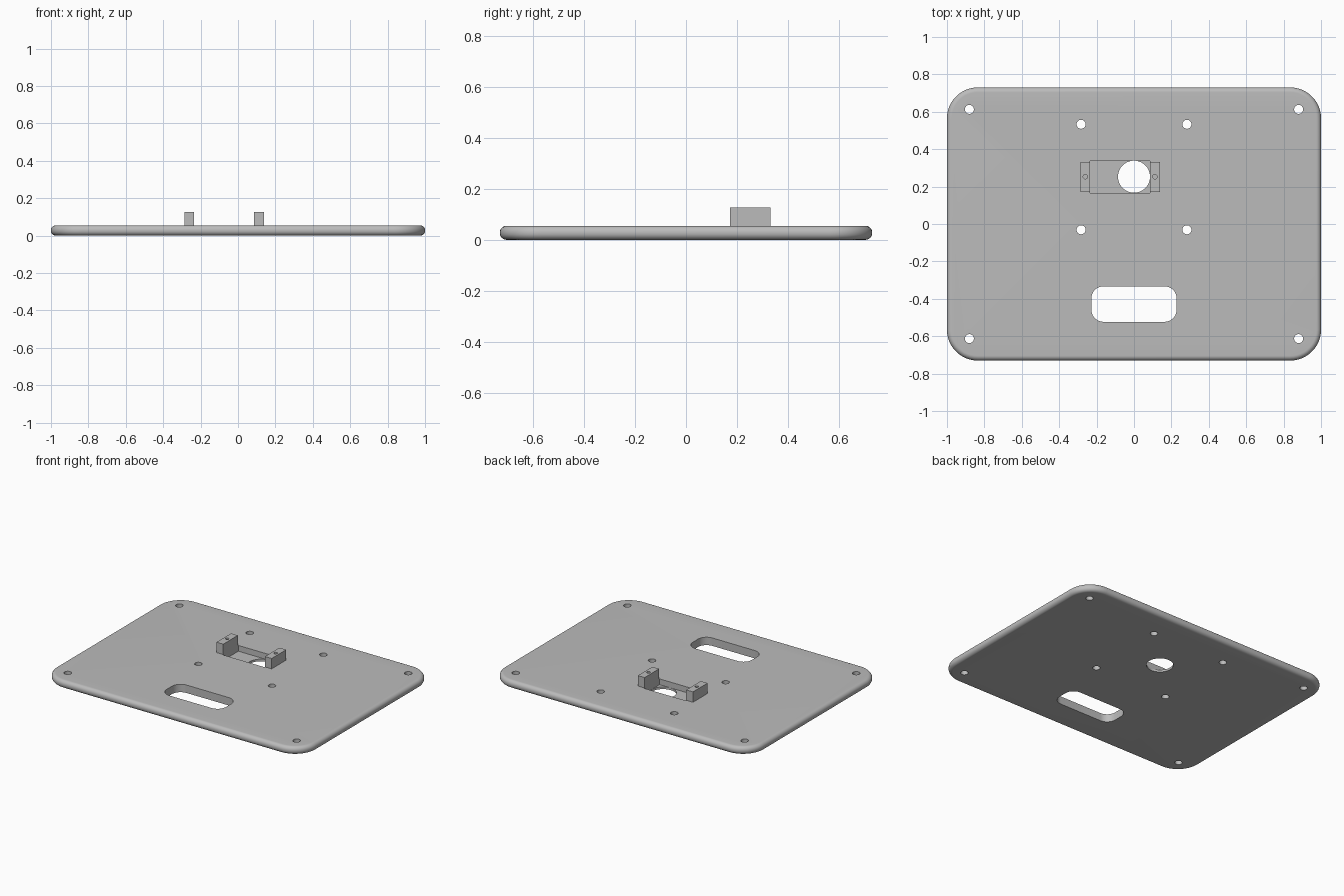
import bpy
import bmesh
from math import sin, cos, pi, radians

cube = bpy.data.objects.get("Cube")
if cube:
    bpy.data.objects.remove(cube, do_unlink=True)

grey = bpy.data.materials.new("plain grey")
grey.use_nodes = True
GREY = (0.5, 0.5, 0.5, 1)
grey.diffuse_color = GREY
grey.node_tree.nodes["Principled BSDF"].inputs["Base Color"].default_value = GREY


def rounded_outline(x0, x1, y0, y1, r, steps):
    """Counter-clockwise outline of a rectangle with round corners."""
    corners = [(x1 - r, y1 - r), (x0 + r, y1 - r), (x0 + r, y0 + r), (x1 - r, y0 + r)]
    points = []
    for i, (cx, cy) in enumerate(corners):
        for s in range(steps + 1):
            a = (i + s / steps) * pi / 2
            points.append((cx + r * cos(a), cy + r * sin(a)))
    return points


def loft(name, rings):
    """Closed solid through a stack of (outline, z) rings."""
    bm = bmesh.new()
    loops = [[bm.verts.new((x, y, z)) for x, y in pts] for pts, z in rings]
    n = len(loops[0])
    for low, high in zip(loops, loops[1:]):
        for i in range(n):
            j = (i + 1) % n
            bm.faces.new((low[i], low[j], high[j], high[i]))
    bm.faces.new(loops[0][::-1])
    bm.faces.new(loops[-1])
    mesh = bpy.data.meshes.new(name)
    bm.to_mesh(mesh)
    bm.free()
    mesh.materials.append(grey)
    obj = bpy.data.objects.new(name, mesh)
    bpy.context.collection.objects.link(obj)
    return obj


def prism(name, outline, z0, z1):
    return loft(name, [(outline, z0), (outline, z1)])


def box(name, x0, x1, y0, y1, z0, z1):
    return prism(name, [(x0, y0), (x1, y0), (x1, y1), (x0, y1)], z0, z1)


def cylinder(name, x, y, r, z0, z1, sides=32):
    ring = [(x + r * cos(2 * pi * i / sides), y + r * sin(2 * pi * i / sides)) for i in range(sides)]
    return prism(name, ring, z0, z1)


def activate(obj):
    bpy.ops.object.select_all(action="DESELECT")
    obj.select_set(True)
    bpy.context.view_layer.objects.active = obj


def cut(obj, cutters):
    """Subtract each cutter and discard it."""
    activate(obj)
    for cutter in cutters:
        mod = obj.modifiers.new("cut", "BOOLEAN")
        mod.operation = "DIFFERENCE"
        mod.solver = "EXACT"
        mod.object = cutter
        bpy.ops.object.modifier_apply(modifier=mod.name)
        bpy.data.objects.remove(cutter, do_unlink=True)


def smooth(obj):
    activate(obj)
    bpy.ops.object.shade_smooth_by_angle(angle=radians(30))


# Base plate with rounded corners and fully rounded rim
TOP = 0.055
FILLET = 0.026
rings = []
for centre_z, start in ((FILLET, -pi / 2), (TOP - FILLET, 0)):
    for s in range(9):
        a = start + s / 8 * pi / 2
        d = FILLET * (1 - cos(a))
        outline = rounded_outline(-1 + d, 1 - d, -0.73 + d, 0.73 - d, 0.165 - d, 12)
        rings.append((outline, centre_z + FILLET * sin(a)))
plate = loft("base_plate", rings)

# Screw holes, cable slot, sensor pocket and its round opening
BOT, OVER = -0.1, 0.2
cutters = [cylinder("hole_cutter", sx * x, y, 0.024, BOT, OVER)
           for x, y in ((0.88, 0.613), (0.88, -0.613), (0.283, 0.533), (0.283, -0.031))
           for sx in (-1, 1)]
cutters.append(prism("slot_cutter", rounded_outline(-0.228, 0.228, -0.523, -0.333, 0.065, 10), BOT, OVER))
cutters.append(box("pocket_cutter", -0.234, 0.086, 0.167, 0.338, 0.015, OVER))
cutters.append(cylinder("opening_cutter", 0, 0.253, 0.0855, BOT, OVER, 64))
cut(plate, cutters)
smooth(plate)

# Mounting posts at both ends of the pocket, with blind screw holes
for name, x0, x1 in (("right_post", -0.286, -0.234), ("left_post", 0.086, 0.138)):
    post = box(name, x0, x1, 0.172, 0.332, TOP, 0.127)
    cut(post, [cylinder("screw_cutter", (x0 + x1) / 2, 0.253, 0.012, 0.07, OVER, 24)])
    smooth(post)
